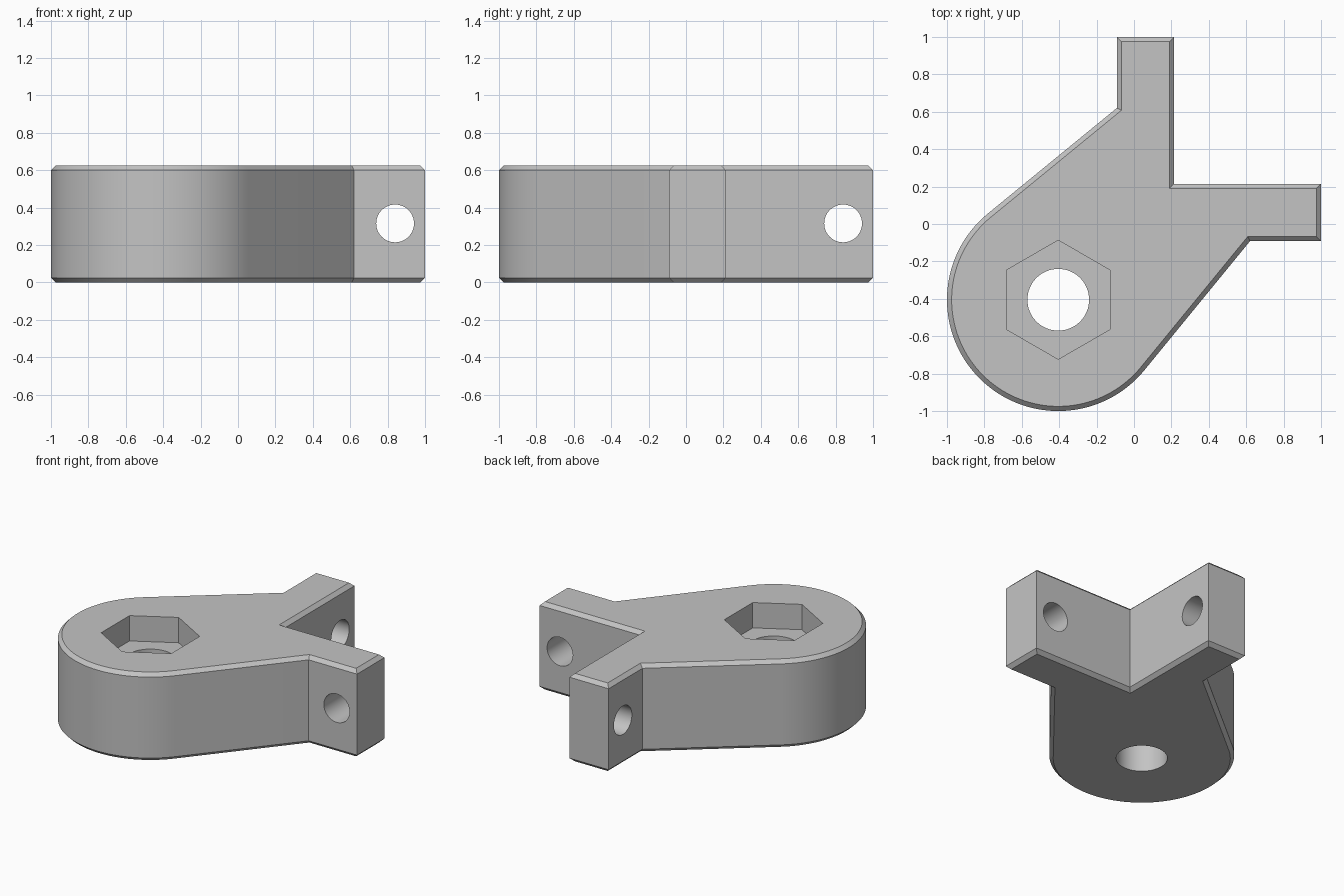
import bpy, bmesh, math
from mathutils import Vector, Matrix

cube = bpy.data.objects.get("Cube")
if cube:
    bpy.data.objects.remove(cube, do_unlink=True)

HEIGHT, CHAMFER = 0.625, 0.025
HUB, HUB_R = Vector((-0.405, -0.405)), 0.595
ARM_LOW, ARM_HIGH, HOLE_POS = -0.092, 0.215, 0.84
MID_Z = HEIGHT / 2 + 0.003

grey = bpy.data.materials.new("plain grey")
grey.use_nodes = True
grey.diffuse_color = (0.55, 0.55, 0.55, 1)
grey.node_tree.nodes["Principled BSDF"].inputs["Base Color"].default_value = grey.diffuse_color


def make_object(name, bm):
    bmesh.ops.recalc_face_normals(bm, faces=bm.faces)
    mesh = bpy.data.meshes.new(name)
    bm.to_mesh(mesh)
    bm.free()
    mesh.materials.append(grey)
    obj = bpy.data.objects.new(name, mesh)
    bpy.context.collection.objects.link(obj)
    return obj


def inset(points, d):
    """Mitred inward offset of a counter-clockwise outline."""
    result = []
    for i, p in enumerate(points):
        a = (p - points[i - 1]).normalized()
        b = (points[(i + 1) % len(points)] - p).normalized()
        na, nb = Vector((-a.y, a.x)), Vector((-b.y, b.x))
        result.append(p + (na + nb) * d / (1 + na.dot(nb)))
    return result


def outline():
    """Round hub with tangent flanks running into two square arms."""
    shoulder = Vector((0.62, ARM_LOW))
    to = shoulder - HUB
    start = math.atan2(to.y, to.x) - math.acos(HUB_R / to.length)
    end = math.pi / 2 - start - 2 * math.pi
    steps = 72
    arc = []
    for i in range(steps + 1):
        t = start + (end - start) * i / steps
        arc.append(HUB + HUB_R * Vector((math.cos(t), math.sin(t))))
    arm = [shoulder, Vector((1, ARM_LOW)), Vector((1, ARM_HIGH))]
    other = [p.yx for p in reversed(arm)]
    # The arc is walked clockwise, so reverse it to run counter-clockwise
    return arm + [Vector((ARM_HIGH, ARM_HIGH))] + other + arc[::-1]


# Chamfered plate body
base = outline()
small = inset(base, CHAMFER)
bm = bmesh.new()
rings = []
for pts, z in ((small, 0), (base, CHAMFER), (base, HEIGHT - CHAMFER), (small, HEIGHT)):
    rings.append([bm.verts.new((p.x, p.y, z)) for p in pts])
for low, high in zip(rings, rings[1:]):
    for i in range(len(low)):
        bm.faces.new((low[i - 1], low[i], high[i], high[i - 1]))
bm.faces.new(rings[0][::-1])
bm.faces.new(rings[-1])
body = make_object("bracket_body", bm)


def cut(name, sides, radius, depth, centre, rotation):
    bm = bmesh.new()
    bmesh.ops.create_cone(bm, cap_ends=True, segments=sides, radius1=radius, radius2=radius,
                          depth=depth, matrix=Matrix.Translation(centre) @ rotation)
    cutter = make_object(name, bm)
    cutter.hide_render = True
    mod = body.modifiers.new(name, "BOOLEAN")
    mod.operation, mod.solver, mod.object = "DIFFERENCE", "EXACT", cutter
    bpy.context.view_layer.objects.active = body
    bpy.ops.object.modifier_apply(modifier=name)
    bpy.data.objects.remove(cutter, do_unlink=True)


# Hexagonal nut pocket, main bore, and one cross hole in each arm
quarter = math.pi / 2
floor = HEIGHT - 0.18
cut("nut_pocket", 6, 0.318, 0.5, (*HUB, floor + 0.25), Matrix.Identity(4))
cut("main_bore", 64, 0.165, 3, (*HUB, 0.3), Matrix.Identity(4))
cut("right_arm_hole", 48, 0.101, 0.8, (HOLE_POS, 0.06, MID_Z), Matrix.Rotation(quarter, 4, "X"))
cut("back_arm_hole", 48, 0.101, 0.8, (0.06, HOLE_POS, MID_Z), Matrix.Rotation(quarter, 4, "Y"))

# Smooth round walls, crisp edges
bpy.ops.object.select_all(action="DESELECT")
body.select_set(True)
bpy.context.view_layer.objects.active = body
bpy.ops.object.shade_smooth_by_angle(angle=math.radians(25))
